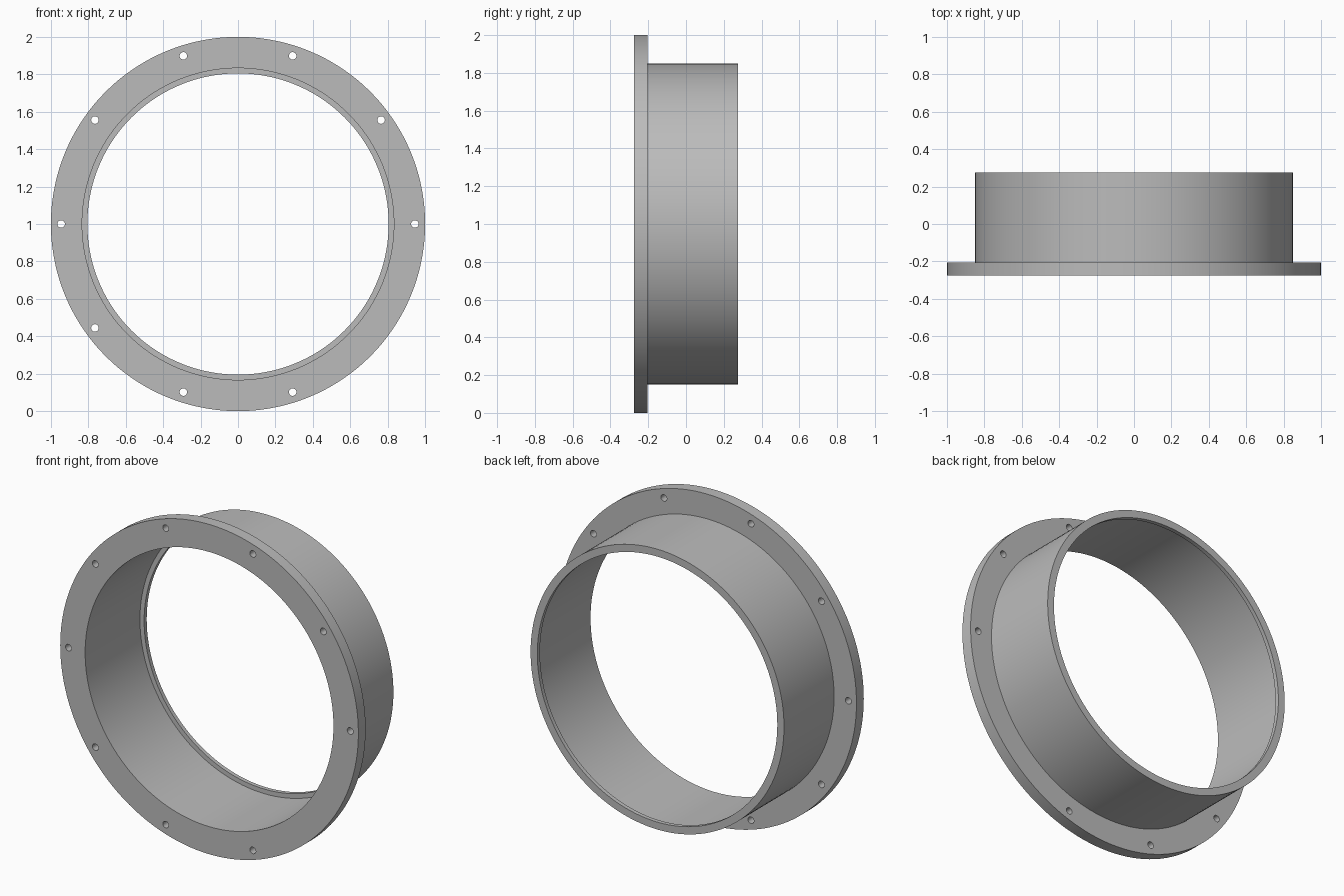
import bpy
import bmesh
from math import cos, sin, pi

SEGMENTS = 144
HOLES = 10

cube = bpy.data.objects.get("Cube")
if cube:
    bpy.data.objects.remove(cube, do_unlink=True)

grey = bpy.data.materials.new("plain_grey")
grey.use_nodes = True
colour = (0.5, 0.5, 0.5, 1)
grey.diffuse_color = colour
grey.node_tree.nodes["Principled BSDF"].inputs["Base Color"].default_value = colour


def make_object(name, bm):
    bmesh.ops.recalc_face_normals(bm, faces=bm.faces)
    mesh = bpy.data.meshes.new(name)
    bm.to_mesh(mesh)
    bm.free()
    mesh.materials.append(grey)
    obj = bpy.data.objects.new(name, mesh)
    bpy.context.collection.objects.link(obj)
    obj.location.z = 1
    return obj


def lathe(name, profile, centre=(0, 0), segments=SEGMENTS):
    """Turn a closed (radius, y) profile around an axis along y."""
    bm = bmesh.new()
    rings = []
    for i in range(segments):
        a = 2 * pi * i / segments
        rings.append([bm.verts.new((centre[0] + r * cos(a), y, centre[1] + r * sin(a)))
                      for r, y in profile])
    n = len(profile)
    for i in range(segments):
        here, there = rings[i], rings[(i + 1) % segments]
        for j in range(n):
            k = (j + 1) % n
            bm.faces.new((here[j], here[k], there[k], there[j]))
    return make_object(name, bm)


# Flange, sleeve and inner lip at the back, turned as one solid
collar = lathe("flanged_collar", [
    (0.833, -0.275), (1.0, -0.275), (1.0, -0.205), (0.85, -0.205),
    (0.85, 0.275), (0.805, 0.275), (0.805, 0.25), (0.833, 0.25)])

# Bolt hole cutters spaced evenly around the flange
bm = bmesh.new()
for i in range(HOLES):
    a = 2 * pi * i / HOLES
    made = bmesh.ops.create_cone(bm, cap_ends=True, segments=24,
                                 radius1=0.02, radius2=0.02, depth=0.2)
    for v in made["verts"]:
        x, y, z = v.co
        v.co = (x + 0.945 * cos(a), z - 0.24, y + 0.945 * sin(a))
cutter = make_object("bolt_hole_cutters", bm)
cutter.hide_render = True

cut = collar.modifiers.new("bolt_holes", "BOOLEAN")
cut.operation = "DIFFERENCE"
cut.solver = "EXACT"
cut.object = cutter

# Bake the holes and smooth the round walls
bpy.ops.object.select_all(action="DESELECT")
bpy.context.view_layer.objects.active = collar
collar.select_set(True)
bpy.ops.object.modifier_apply(modifier=cut.name)
bpy.data.objects.remove(cutter, do_unlink=True)
bpy.ops.object.shade_smooth_by_angle(angle=pi / 6)
